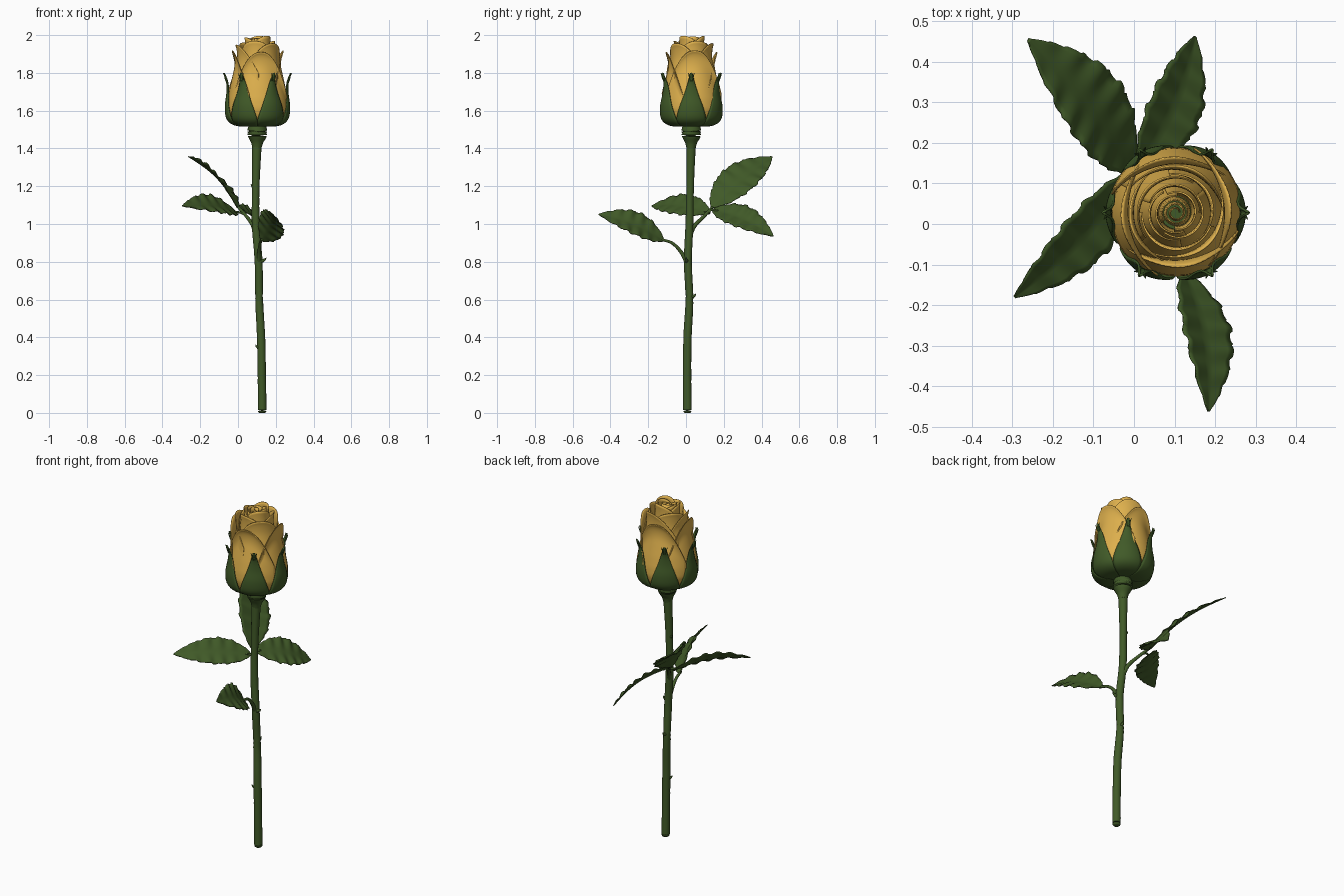
import bpy, bmesh, math
from mathutils import Vector

if "Cube" in bpy.data.objects:
    bpy.data.objects.remove(bpy.data.objects["Cube"])

def material(name, rgb):
    m = bpy.data.materials.new(name)
    m.diffuse_color = (*rgb, 1)
    m.use_nodes = True
    m.node_tree.nodes["Principled BSDF"].inputs["Base Color"].default_value = m.diffuse_color
    return m

GREEN = material("leaf green", (0.052, 0.102, 0.021))
YELLOW = material("petal yellow", (0.74, 0.44, 0.075))
CX, CY = 0.103, 0.028          # flower axis

def finish(name, bm, mat, thick=0, angle=50):
    bmesh.ops.recalc_face_normals(bm, faces=bm.faces)
    me = bpy.data.meshes.new(name)
    bm.to_mesh(me)
    bm.free()
    ob = bpy.data.objects.new(name, me)
    bpy.context.collection.objects.link(ob)
    me.materials.append(mat)
    if thick:
        s = ob.modifiers.new("thickness", 'SOLIDIFY')
        s.thickness, s.offset = thick, 0
    bpy.ops.object.select_all(action='DESELECT')
    ob.select_set(True)
    bpy.context.view_layer.objects.active = ob
    bpy.ops.object.shade_smooth_by_angle(angle=math.radians(angle))
    return ob

def spline(pts, t):
    """Catmull-Rom through equal-spaced tuples, t in 0..1"""
    n = len(pts) - 1
    i = min(int(t * n), n - 1)
    f = t * n - i
    a, b, c, d = (Vector(pts[max(0, min(n, i + k))]) for k in (-1, 0, 1, 2))
    return 0.5 * (2*b + (c - a)*f + (2*a - 5*b + 4*c - d)*f*f + (3*b - a - 3*c + d)*f**3)

def lerp_table(tab, x):
    for (x0, y0), (x1, y1) in zip(tab, tab[1:]):
        if x <= x1:
            f = max(0, (x - x0) / (x1 - x0))
            return y0 + (y1 - y0) * f
    return tab[-1][1]

def patch(name, fn, nu, nv, mat, thick):
    """Sheet from fn(u in -1..1, v in 0..1)"""
    bm = bmesh.new()
    g = [[bm.verts.new(fn(2*i/nu - 1, j/nv)) for i in range(nu + 1)] for j in range(nv + 1)]
    for j in range(nv):
        for i in range(nu):
            bm.faces.new((g[j][i], g[j][i+1], g[j+1][i+1], g[j+1][i]))
    return finish(name, bm, mat, thick)

def tube(name, pts, steps, mat=GREEN, sides=14):
    """Swept round tube through (x, y, z, radius) points"""
    bm = bmesh.new()
    c = [spline(pts, k / steps) for k in range(steps + 1)]
    rings = []
    for k, p in enumerate(c):
        d = (c[min(k+1, steps)] - c[max(k-1, 0)]).to_3d()
        q = d.to_track_quat('Z', 'Y')
        rings.append([bm.verts.new(p.to_3d() + q @ Vector((math.cos(a), math.sin(a), 0)) * max(p[3], 0.0008))
                      for a in (2*math.pi*i/sides for i in range(sides))])
    for r0, r1 in zip(rings, rings[1:]):
        for i in range(sides):
            bm.faces.new((r0[i], r0[(i+1) % sides], r1[(i+1) % sides], r1[i]))
    bm.faces.new(rings[0][::-1])
    bm.faces.new(rings[-1])
    return finish(name, bm, mat)

def polar(a, r, z):
    return Vector((CX + r*math.cos(a), CY + r*math.sin(a), z))

# Stem, with rounded foot
tube("stem", [(0.128, 0.007, 0.015, 0.023), (0.126, 0.006, 0.2, 0.022), (0.122, 0.008, 0.4, 0.022),
              (0.112, 0.018, 0.6, 0.021), (0.109, 0.010, 0.8, 0.021), (0.094, 0.018, 1.0, 0.021),
              (0.094, 0.022, 1.2, 0.020), (0.100, 0.027, 1.43, 0.026)], 60)
tube("stem_foot", [(0.128, 0.007, 0, 0.015), (0.128, 0.007, 0.006, 0.021), (0.128, 0.007, 0.02, 0.023)], 6)
# Swollen hip under the flower
tube("hip", [(0.1, 0.027, 1.40, 0.024), (0.101, 0.027, 1.43, 0.032), (0.102, 0.028, 1.465, 0.050),
             (0.102, 0.028, 1.495, 0.052), (0.103, 0.028, 1.525, 0.045)], 20, sides=24)
# Small thorns and nodes
for i, (x, y, z, dx, dy) in enumerate([(0.115, 0.005, 0.81, 0.035, -0.005), (0.112, 0.02, 0.62, 0.004, 0.033),
                                       (0.122, 0.008, 0.35, -0.03, -0.012), (0.094, 0.022, 1.2, -0.026, 0.01)]):
    tube(f"thorn_{i}", [(x, y, z - 0.01, 0.012), (x + dx*0.7, y + dy*0.7, z, 0.007),
                        (x + dx, y + dy, z + 0.012, 0.001)], 6, sides=8)

# Leaf stalks
tube("stalk_back", [(0.095, 0.018, 0.93, 0.012), (0.080, 0.045, 0.99, 0.011),
                    (0.045, 0.095, 1.04, 0.009), (0.0, 0.140, 1.09, 0.007)], 18, sides=10)
tube("stalk_front", [(0.109, 0.010, 0.78, 0.012), (0.112, -0.025, 0.85, 0.010),
                     (0.118, -0.075, 0.90, 0.008), (0.127, -0.135, 0.918, 0.007)], 18, sides=10)
tube("stalk_side_left", [(0.035, 0.105, 1.05, 0.007), (0.015, 0.115, 1.06, 0.006), (-0.02, 0.10, 1.065, 0.005)], 8, sides=8)
tube("stalk_side_right", [(0.025, 0.12, 1.06, 0.007), (0.02, 0.135, 1.075, 0.006), (0.03, 0.17, 1.07, 0.005)], 8, sides=8)

# Leaves: pointed, toothed, lightly folded along the midrib
def leaf(name, base, tip, side, half):
    base, tip = Vector(base), Vector(tip)
    d = tip - base
    s = Vector(side)
    s = (s - d * (s.dot(d) / d.dot(d))).normalized()
    n = s.cross(d).normalized()
    if n.z < 0:
        n = -n
    def fn(u, v):
        w = half * max(0.02, math.sin(math.pi * v**0.85))**0.8
        w *= 0.95 + 0.09 * ((v * 11) % 1) * abs(u)**4
        lift = 0.03*math.sin(math.pi*v) + 0.16*w*abs(u) - 0.006*math.cos(v*38)*abs(u)*math.sin(math.pi*v)
        return base + d*v + s*(u*w) + n*(lift - 0.006)
    patch(name, fn, 10, 66, GREEN, 0.004)

leaf("leaf_upper", (0.0, 0.135, 1.09), (-0.257, 0.455, 1.36), (0.12, 0.10, -0.12), 0.102)
leaf("leaf_right", (0.015, 0.14, 1.08), (0.155, 0.462, 0.94), (0.12, -0.04, -0.11), 0.085)
leaf("leaf_left", (0.0, 0.125, 1.06), (-0.292, -0.183, 1.10), (0.08, -0.10, -0.10), 0.080)
leaf("leaf_front", (0.127, -0.115, 0.915), (0.188, -0.46, 1.055), (0.116, -0.03, -0.11), 0.084)

# Sepals: six, hugging the bud, with forked tips
SEPAL = [(0.035, 1.518, 30), (0.115, 1.523, 30), (0.160, 1.555, 29.5), (0.170, 1.62, 22),
         (0.162, 1.69, 13), (0.163, 1.75, 6), (0.180, 1.80, 1.2)]
for k in range(6):
    a0 = math.radians(60 * k)
    def sepal(u, v):
        r, z, w = spline(SEPAL, v)
        return polar(a0 + math.radians(w)*u, r * (1 - 0.035*u*u), z)
    patch(f"sepal_{k}", sepal, 10, 28, GREEN, 0.006)
    for s in (-1, 1):
        p = [polar(a0 + s*b, r, z) for b, r, z in ((0.02, 0.164, 1.755), (0.05, 0.171, 1.775), (0.09, 0.178, 1.80))]
        tube(f"sepal_fork_{k}_{s}", [(*q, w) for q, w in zip(p, (0.005, 0.004, 0.001))], 6, sides=6)

# Petals: overlapping sheets round the bud, tighter toward the middle
BODY = [(1.525, 0.09), (1.545, 0.130), (1.57, 0.151), (1.61, 0.162), (1.66, 0.159), (1.72, 0.148),
        (1.80, 0.130), (1.88, 0.112), (1.95, 0.100), (2.0, 0.094)]

def petal(name, angle, half, scale, top, drop, lip):
    a0, h = math.radians(angle), math.radians(half)
    def fn(u, v):
        z_top = top - drop * abs(u)**2.2
        z = 1.525 + v * (z_top - 1.525)
        r = lerp_table(BODY, z) * scale + 0.005*u
        r += lip * max(0, (v - 0.72) / 0.28)**2 * (1 - 0.8*u*u)
        z -= lip * 0.35 * max(0, (v - 0.9) / 0.1)**2 * (1 - u*u)
        return polar(a0 + h*u, r, z)
    patch(name, fn, 22, 26, YELLOW, 0.004)

LAYERS = [  # count, start angle, half width, scale, top, drop, lip
    (4, 8, 66, 1.00, 1.93, 0.24, 0.034),
    (3, 75, 78, 0.93, 1.965, 0.16, 0.024),
    (3, 20, 80, 0.78, 1.975, 0.09, 0.018),
    (3, 80, 80, 0.60, 2.0, 0.06, 0.012),
    (2, 10, 105, 0.44, 1.995, 0.04, 0.008)]
for li, (n, start, half, sc, top, drop, lip) in enumerate(LAYERS):
    for k in range(n):
        petal(f"petal_{li}_{k}", start + 360*k/n, half, sc - 0.012*k, top - 0.008*(k % 2), drop, lip)

# Rolled heart of the flower
def heart(u, v):
    t = (u + 1) / 2
    r = (0.008 + 0.026*t) * (1.25 - 0.25*v)
    return polar(t * 2*math.pi * 2.6, r, 1.72 + v*(0.25 + 0.015*math.sin(t*9)))
patch("petal_heart", heart, 90, 10, YELLOW, 0.003)
